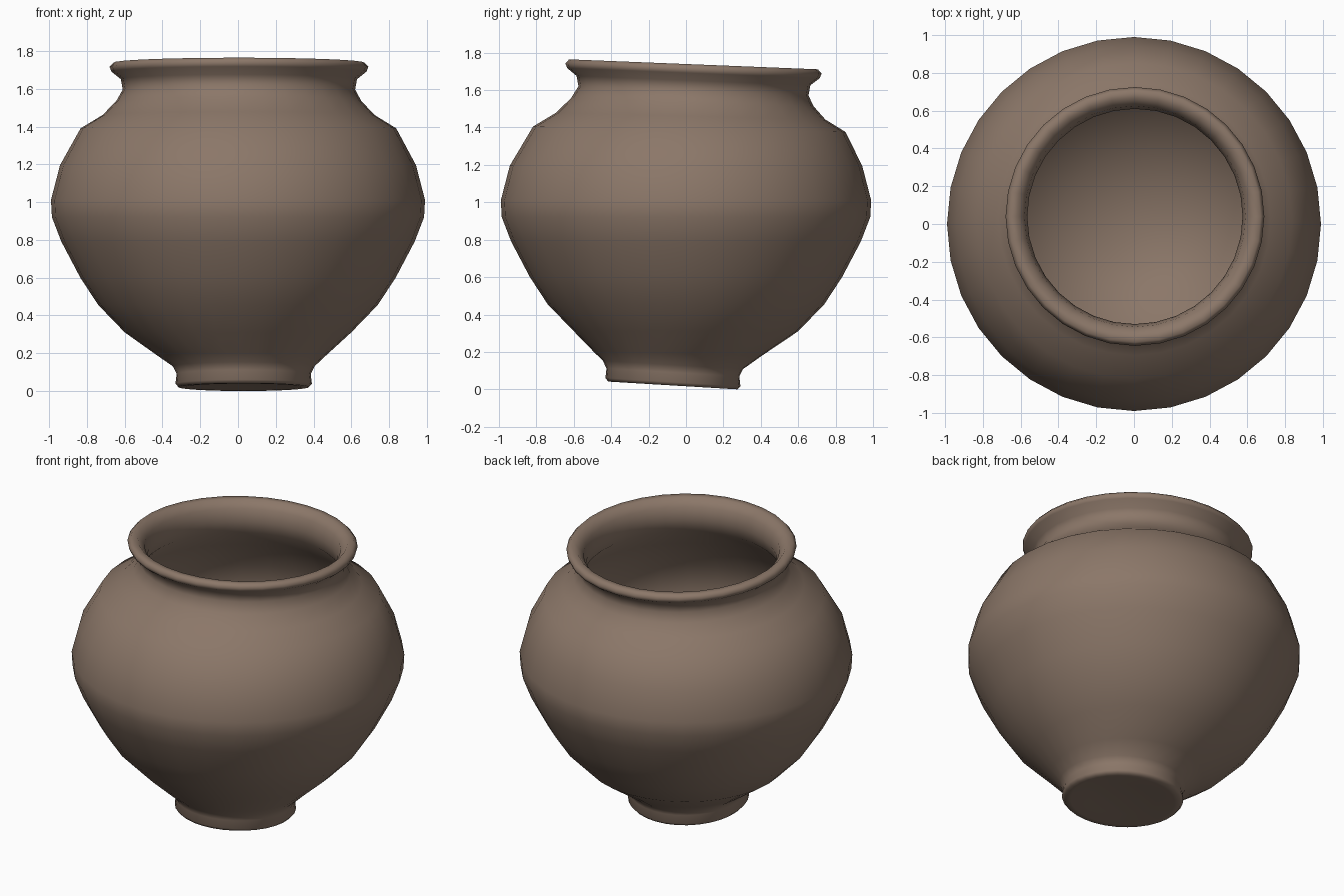
import bpy, bmesh, math

if "Cube" in bpy.data.objects:
    bpy.data.objects.remove(bpy.data.objects["Cube"])

SEGMENTS = 32

# profile: radius, height
OUTER = [(0.20, 0.040), (0.31, 0.030), (0.345, 0.030), (0.361, 0.048),
         (0.355, 0.10), (0.375, 0.14), (0.45, 0.20), (0.60, 0.32),
         (0.74, 0.465), (0.835, 0.61), (0.935, 0.80), (0.985, 0.93),
         (0.99, 1.02), (0.942, 1.205), (0.835, 1.40), (0.72, 1.47)]
RIM = [(0.648, 1.545), (0.615, 1.605), (0.625, 1.66), (0.675, 1.70),
       (0.685, 1.725), (0.665, 1.747), (0.625, 1.745), (0.585, 1.70),
       (0.57, 1.62)]
INNER = [(0.59, 1.54), (0.72, 1.40), (0.855, 1.20), (0.905, 1.0),
         (0.85, 0.80), (0.735, 0.60), (0.59, 0.42), (0.40, 0.27),
         (0.20, 0.19)]


def clamp(t):
    return max(0.0, min(1.0, t))


def lean(z):
    """Centre offset and tilt: foot and rim sit slightly askew."""
    foot = clamp((0.30 - z) / 0.16)
    rim = clamp((z - 1.25) / 0.35)
    return (0.03 * foot + 0.005 * rim,
            -0.07 * foot + 0.04 * rim,
            -0.06 * foot ** 2 - 0.04 * rim)


# lathe the slightly lopsided pot
bm = bmesh.new()
loops = []
for r, z in OUTER + RIM + INNER:
    cx, cy, tilt = lean(z)
    loop = []
    for i in range(SEGMENTS):
        a = 2 * math.pi * i / SEGMENTS
        dy = r * math.sin(a)
        loop.append(bm.verts.new((cx + r * math.cos(a), cy + dy, z + tilt * dy)))
    loops.append(loop)
for low, high in zip(loops, loops[1:]):
    for i in range(SEGMENTS):
        j = (i + 1) % SEGMENTS
        bm.faces.new((low[i], low[j], high[j], high[i]))

# close the underside and the inner floor
for loop, z in ((loops[0], 0.045), (loops[-1], 0.17)):
    cx, cy, _ = lean(z)
    centre = bm.verts.new((cx, cy, z))
    for i in range(SEGMENTS):
        bm.faces.new((loop[i], loop[(i + 1) % SEGMENTS], centre))
bmesh.ops.recalc_face_normals(bm, faces=bm.faces)

# stand on the ground
lowest = min(v.co.z for v in bm.verts)
bmesh.ops.translate(bm, verts=bm.verts, vec=(0, 0, -lowest))

mesh = bpy.data.meshes.new("clay_pot")
bm.to_mesh(mesh)
bm.free()
pot = bpy.data.objects.new("clay_pot", mesh)
bpy.context.collection.objects.link(pot)

clay = bpy.data.materials.new("brown_clay")
clay.diffuse_color = (0.26, 0.185, 0.14, 1)
clay.use_nodes = True
clay.node_tree.nodes["Principled BSDF"].inputs["Base Color"].default_value = clay.diffuse_color
mesh.materials.append(clay)
for poly in mesh.polygons:
    poly.use_smooth = True
